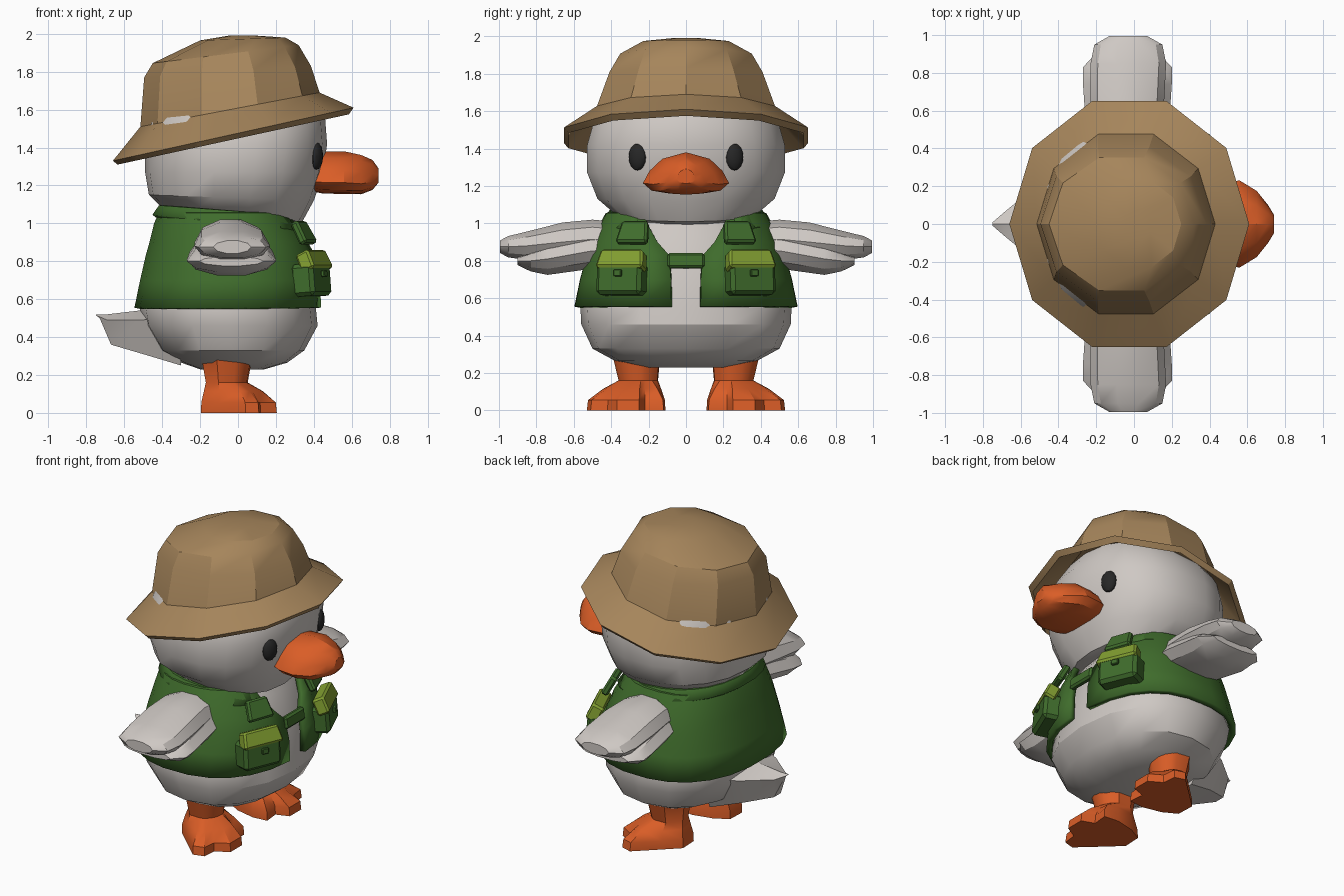
import bpy, bmesh, math
from mathutils import Vector, Matrix

cube = bpy.data.objects.get("Cube")
if cube:
    bpy.data.objects.remove(cube, do_unlink=True)


def material(name, r, g, b):
    m = bpy.data.materials.new(name)
    m.use_nodes = True
    m.diffuse_color = (r, g, b, 1)
    bsdf = next(n for n in m.node_tree.nodes if n.type == 'BSDF_PRINCIPLED')
    bsdf.inputs["Base Color"].default_value = (r, g, b, 1)
    bsdf.inputs["Roughness"].default_value = 0.8
    return m


WHITE = material("feather white", 0.62, 0.58, 0.55)
TAN = material("hat tan", 0.38, 0.235, 0.105)
GREEN = material("vest green", 0.05, 0.15, 0.025)
LIME = material("flap lime", 0.22, 0.34, 0.03)
ORANGE = material("beak orange", 0.7, 0.11, 0.02)
BLACK = material("eye black", 0.02, 0.02, 0.02)


def finish(bm, name, mat, angle=32):
    bmesh.ops.recalc_face_normals(bm, faces=bm.faces)
    mesh = bpy.data.meshes.new(name)
    bm.to_mesh(mesh)
    bm.free()
    mesh.materials.append(mat)
    ob = bpy.data.objects.new(name, mesh)
    bpy.context.collection.objects.link(ob)
    bpy.ops.object.select_all(action='DESELECT')
    ob.select_set(True)
    bpy.context.view_layer.objects.active = ob
    bpy.ops.object.shade_smooth_by_angle(angle=math.radians(angle))
    return ob


def loft(name, rings, mat, closed=True, caps=True, angle=32):
    """Skin a list of equally long point rings."""
    bm = bmesh.new()
    rows = [[bm.verts.new(p) for p in ring] for ring in rings]
    n = len(rows[0])
    for a, b in zip(rows, rows[1:]):
        for i in range(n if closed else n - 1):
            j = (i + 1) % n
            bm.faces.new((a[i], a[j], b[j], b[i]))
    if caps:
        bm.faces.new(rows[0])
        bm.faces.new(rows[-1])
    return finish(bm, name, mat, angle)


def power(v, e):
    return math.copysign(abs(v) ** e, v)


def level(x0, z0, x1, z1, ry, n=14, e=1.0, gap=0.0):
    """Horizontal or tilted ring from its back (x0, z0) to its front (x1, z1)."""
    pts = []
    for i in range(n):
        t = gap + (2 * math.pi - 2 * gap) * i / (n - 1) if gap else 2 * math.pi * i / n
        c, s = power(math.cos(t), e), power(math.sin(t), e)
        f = (c + 1) / 2
        pts.append((x0 + (x1 - x0) * f, ry * s, z0 + (z1 - z0) * f))
    return pts


def flat(z, x0, x1, ry, **kw):
    return level(x0, z, x1, z, ry, **kw)


def block(name, loc, size, yaw, pitch, mat, bevel=0.012, taper=1.0):
    """Bevelled box, narrowed at its top by taper."""
    bm = bmesh.new()
    bmesh.ops.create_cube(bm, size=1)
    for v in bm.verts:
        if v.co.z > 0:
            v.co.y *= taper
        v.co = Vector(a * b for a, b in zip(v.co, size))
    bmesh.ops.bevel(bm, geom=bm.edges[:], offset=bevel, segments=1, affect='EDGES')
    bm.transform(Matrix.Translation(loc) @ Matrix.Rotation(yaw, 4, 'Z')
                 @ Matrix.Rotation(pitch, 4, 'Y'))
    return finish(bm, name, mat)


# Body and head
loft("body", [flat(*r, n=16, e=0.88) for r in (
    (0.23, -0.2, 0.14, 0.22), (0.265, -0.3, 0.26, 0.38), (0.33, -0.42, 0.35, 0.5),
    (0.46, -0.5, 0.42, 0.56), (0.56, -0.52, 0.41, 0.565), (0.75, -0.48, 0.38, 0.51),
    (0.95, -0.41, 0.31, 0.42), (1.08, -0.3, 0.22, 0.3))], WHITE)
loft("head", [level(*r, n=18, e=0.86) for r in (
    (-0.3, 1.05, 0.26, 0.99, 0.24), (-0.4, 1.08, 0.34, 1.01, 0.37),
    (-0.47, 1.15, 0.4, 1.12, 0.48), (-0.49, 1.27, 0.45, 1.27, 0.535),
    (-0.49, 1.42, 0.47, 1.42, 0.535), (-0.48, 1.53, 0.46, 1.55, 0.5),
    (-0.42, 1.65, 0.38, 1.68, 0.4))], WHITE)

# Tail
loft("tail", [[(x, w, zt), (x, 0, zt + r), (x, -w, zt), (x + 0.02, -w * 0.6, zb), (x + 0.02, w * 0.6, zb)]
              for x, w, zt, zb, r in ((-0.32, 0.3, 0.5, 0.25, 0.06), (-0.52, 0.2, 0.49, 0.31, 0.05),
                                      (-0.69, 0.06, 0.49, 0.36, 0.03), (-0.75, 0.008, 0.515, 0.5, 0.005))],
     WHITE, angle=20)

# Bucket hat: underside, brim edge, crown
loft("hat", [level(*r, n=10) for r in (
    (-0.48, 1.53, 0.41, 1.68, 0.49), (-0.635, 1.31, 0.585, 1.575, 0.66),
    (-0.66, 1.33, 0.61, 1.61, 0.685), (-0.515, 1.51, 0.43, 1.69, 0.5),
    (-0.495, 1.77, 0.385, 1.83, 0.43), (-0.45, 1.845, 0.32, 1.94, 0.37),
    (-0.2, 1.965, 0.25, 1.98, 0.24), (-0.05, 1.99, 0.1, 1.99, 0.08))], TAN, angle=28)

# Beak: one cross-section scaled along x
SECTION = ((0, 0.12), (0.55, 0.085), (0.85, 0.02), (1, -0.045), (0.8, -0.085), (0.4, -0.1), (0, -0.105),
           (-0.4, -0.1), (-0.8, -0.085), (-1, -0.045), (-0.85, 0.02), (-0.55, 0.085))
loft("beak", [[(x, y * w, 1.26 + cz + z * h) for y, z in SECTION]
              for x, w, h, cz in ((0.38, 0.19, 0.85, 0), (0.45, 0.22, 0.98, 0), (0.56, 0.23, 1, 0),
                                  (0.65, 0.175, 0.92, -0.01), (0.71, 0.1, 0.7, -0.01),
                                  (0.74, 0.05, 0.35, -0.01))], ORANGE)

# Open-fronted vest
vest = loft("vest", [flat(z, x0, x1, ry, n=24, e=0.84, gap=g) for z, x0, x1, ry, g in (
    (0.555, -0.55, 0.44, 0.6, 0.09), (0.7, -0.52, 0.435, 0.57, 0.1), (0.83, -0.49, 0.41, 0.535, 0.12),
    (0.9, -0.47, 0.38, 0.51, 0.24), (1.0, -0.445, 0.33, 0.46, 0.4), (1.055, -0.42, 0.29, 0.43, 0.48),
    (1.07, -0.36, 0.24, 0.36, 0.52))], GREEN, closed=False, caps=False)
solid = vest.modifiers.new("cloth", 'SOLIDIFY')
solid.thickness = 0.035
solid.offset = -1

collar = loft("collar", [level(*r, n=20, e=0.88, gap=g) for *r, g in (
    (-0.36, 1.1, 0.27, 1.04, 0.36, 0.62), (-0.42, 1.095, 0.32, 1.04, 0.41, 0.62),
    (-0.455, 1.045, 0.375, 0.96, 0.455, 0.62))], GREEN, closed=False, caps=False)
solid = collar.modifiers.new("cloth", 'SOLIDIFY')
solid.thickness = 0.025
block("chest_strap", (0.405, 0, 0.8), (0.04, 0.2, 0.08), 0, -0.15, GREEN)


def ellipse(y, cx, cz, rx, rz, n=10):
    return [(cx + rx * math.cos(2 * math.pi * i / n), y, cz + rz * math.sin(2 * math.pi * i / n))
            for i in range(n)]


# Foot outline: heel, outer toe, middle toe, inner toe
FOOT = ((-0.19, 0.19), (-0.195, 0.31), (-0.1, 0.4), (0.04, 0.53), (0.11, 0.51), (0.12, 0.42),
        (0.205, 0.37), (0.205, 0.25), (0.12, 0.22), (0.13, 0.12), (0.03, 0.11), (-0.1, 0.14))


def leg_ring(z, blend, cx, cy, r):
    """Blend the foot outline towards a round shin section."""
    ring = []
    for x, y in FOOT:
        d = Vector((x + 0.05, y - 0.28)).normalized() * r
        ring.append((x + (cx + d.x - x) * blend, y + (cy + d.y - y) * blend, z))
    return ring


# Paired parts
for side, s in (("left", 1), ("right", -1)):
    def flip(rings):
        return [[(x, s * y, z) for x, y, z in ring] for ring in rings]

    loft(side + "_wing_upper", flip([ellipse(*r) for r in (
        (0.33, -0.04, 0.9, 0.17, 0.11), (0.5, -0.04, 0.915, 0.18, 0.11), (0.66, -0.035, 0.9, 0.195, 0.11),
        (0.85, -0.03, 0.88, 0.2, 0.08), (0.95, -0.03, 0.875, 0.18, 0.06),
        (0.995, -0.03, 0.875, 0.1, 0.035))]), WHITE)
    loft(side + "_wing_lower", flip([ellipse(*r) for r in (
        (0.33, -0.035, 0.87, 0.19, 0.1), (0.52, -0.035, 0.85, 0.22, 0.1), (0.74, -0.035, 0.81, 0.235, 0.09),
        (0.83, -0.035, 0.8, 0.235, 0.06), (0.9, -0.035, 0.8, 0.17, 0.025))]), WHITE)

    loft(side + "_leg", flip([leg_ring(*r) for r in (
        (0, 0, 0, 0, 0), (0.055, 0.04, -0.05, 0.27, 0.11), (0.115, 0.55, -0.05, 0.26, 0.12),
        (0.16, 1, -0.06, 0.255, 0.112), (0.29, 1, -0.06, 0.265, 0.135))]), ORANGE)

    # Eye
    bm = bmesh.new()
    bmesh.ops.create_uvsphere(bm, u_segments=14, v_segments=8, radius=1)
    bm.transform(Matrix.Translation((0.415, s * 0.26, 1.355)) @ Matrix.Rotation(s * 0.4, 4, 'Z')
                 @ Matrix.Diagonal((0.03, 0.05, 0.072, 1)))
    finish(bm, side + "_eye", BLACK)

    # Pocket, its flap and button tab, and the lapel
    block(side + "_pocket", (0.385, s * 0.34, 0.7), (0.13, 0.26, 0.17), s * 0.4, -0.08, GREEN, 0.02)
    block(side + "_pocket_flap", (0.4, s * 0.34, 0.8), (0.08, 0.275, 0.105), s * 0.4, -0.45, LIME, 0.012, 0.88)
    block(side + "_pocket_tab", (0.455, s * 0.365, 0.735), (0.02, 0.045, 0.035), s * 0.4, -0.08, GREEN, 0.004)
    block(side + "_lapel", (0.345, s * 0.28, 0.95), (0.045, 0.18, 0.13), s * 0.35, -0.5, GREEN, 0.012, 0.8)
